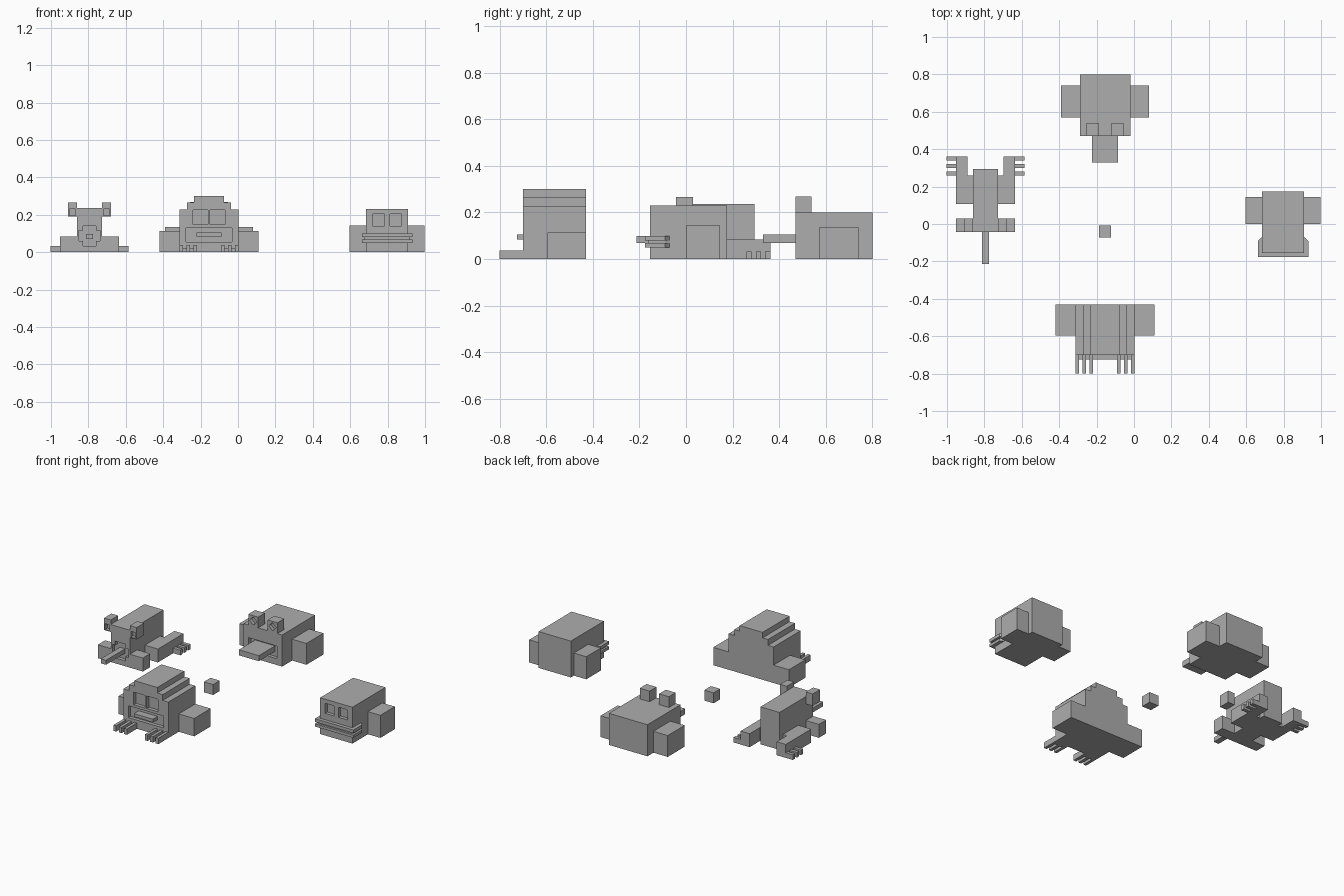
import bpy
import bmesh

old = bpy.data.objects.get("Cube")
if old:
    bpy.data.objects.remove(old, do_unlink=True)

GREY = (0.42, 0.42, 0.42, 1)
mat = bpy.data.materials.new("plain grey")
mat.use_nodes = True
mat.diffuse_color = GREY
mat.node_tree.nodes["Principled BSDF"].inputs["Base Color"].default_value = GREY


def prism(name, outline, low, high, axis="z"):
    """Extrude a 2D outline: (x, y) along z, or (x, z) along y."""
    bm = bmesh.new()
    place = (lambda a, b, h: (a, b, h)) if axis == "z" else (lambda a, b, h: (a, h, b))
    face = bm.faces.new([bm.verts.new(place(a, b, low)) for a, b in outline])
    out = bmesh.ops.extrude_face_region(bm, geom=[face])
    shift = place(0, 0, high - low)
    bmesh.ops.translate(bm, vec=shift, verts=[v for v in out["geom"] if isinstance(v, bmesh.types.BMVert)])
    bmesh.ops.recalc_face_normals(bm, faces=bm.faces)
    mesh = bpy.data.meshes.new(name)
    bm.to_mesh(mesh)
    bm.free()
    mesh.materials.append(mat)
    obj = bpy.data.objects.new(name, mesh)
    bpy.context.collection.objects.link(obj)
    return obj


def box(name, x, y, z):
    """Box from (min, max) ranges."""
    return prism(name, [(x[0], y[0]), (x[1], y[0]), (x[1], y[1]), (x[0], y[1])], z[0], z[1])


def pair(name, cx, x, y, z):
    """Two boxes mirrored about x = cx; x is the range of offsets."""
    return [box("left_" + name, (cx + x[0], cx + x[1]), y, z),
            box("right_" + name, (cx - x[1], cx - x[0]), y, z)]


def carve(target, cutters):
    """Cut recesses into a part and discard the cutters."""
    for cutter in cutters:
        cutter.hide_render = True
        mod = target.modifiers.new("recess", "BOOLEAN")
        mod.operation = "DIFFERENCE"
        mod.solver = "EXACT"
        mod.object = cutter
    bpy.context.view_layer.update()
    graph = bpy.context.evaluated_depsgraph_get()
    mesh = bpy.data.meshes.new_from_object(target.evaluated_get(graph))
    target.modifiers.clear()
    target.data = mesh
    for cutter in cutters:
        bpy.data.objects.remove(cutter, do_unlink=True)


DEPTH = 0.022

# Frog: body, arms, bulging eyes, open mouth with tongue
cx, front = -0.155, 0.47
body = box("frog_body", (cx - 0.135, cx + 0.135), (front, 0.80), (0, 0.2))
carve(body, [box("cutter", (cx - 0.1, cx + 0.1), (front - 0.1, front + DEPTH), (0.04, 0.12))])
pair("frog_arm", cx, (0.135, 0.235), (0.57, 0.74), (0, 0.135))
box("frog_tongue", (cx - 0.07, cx + 0.07), (0.33, front + DEPTH), (0.07, 0.105))
for eye, side in zip(pair("frog_eye", cx, (0.033, 0.102), (front, 0.538), (0.2, 0.268)), (1, -1)):
    mid, zc, r = cx + side * 0.0675, 0.234, 0.026
    diamond = [(mid - r, zc), (mid, zc - r), (mid + r, zc), (mid, zc + r)]
    carve(eye, [prism("cutter", diamond, front - 0.1, front + DEPTH, "y")])

# Ape: stepped body, arms, eye sockets, mouth and claws
cx, front, back = -0.155, -0.70, -0.43
steps = [(0.157, 0), (0.157, 0.228), (0.118, 0.228), (0.118, 0.265), (0.08, 0.265), (0.08, 0.3)]
outline = [(cx + w, z) for w, z in steps] + [(cx - w, z) for w, z in reversed(steps)]
body = prism("ape_body", outline, front, back, "y")
cuts = pair("cutter", cx, (0.006, 0.085), (front - 0.1, front + DEPTH), (0.147, 0.226))
cuts.append(box("cutter", (cx - 0.122, cx + 0.122), (front - 0.1, front + DEPTH), (0.055, 0.13)))
carve(body, cuts)
box("ape_tongue", (cx - 0.067, cx + 0.067), (-0.725, front + DEPTH), (0.085, 0.105))
pair("ape_arm", cx, (0.157, 0.265), (-0.595, back), (0, 0.113))
pair("ape_foot", cx, (0.063, 0.157), (-0.725, front), (0, 0.02))
for i in range(3):
    start = 0.063 + i * 0.0375
    pair("ape_claw", cx, (start, start + 0.019), (-0.80, front), (0, 0.037))

# Wide-lipped beast: body, arms, eye sockets and stacked lips
cx, front = 0.797, -0.155
body = box("beast_body", (cx - 0.113, cx + 0.113), (front, 0.175), (0, 0.23))
carve(body, pair("cutter", cx, (0.015, 0.078), (front - 0.1, front + DEPTH), (0.14, 0.204)))
pair("beast_arm", cx, (0.113, 0.2), (0.0, 0.145), (0, 0.143))


def lip_outline(w, y):
    return [(cx - w, y), (cx + w, y), (cx + w, -0.09), (cx + 0.113, -0.07),
            (cx - 0.113, -0.07), (cx - w, -0.09)]


prism("beast_lower_lip", lip_outline(0.135, -0.177), 0.05, 0.068)
prism("beast_teeth", lip_outline(0.122, -0.164), 0.068, 0.08)
prism("beast_upper_lip", lip_outline(0.135, -0.177), 0.08, 0.1)

# Lizard: body, side eyes, cross-shaped mouth with tongue, legs and toes
cx, front = -0.794, -0.043
body = box("lizard_body", (cx - 0.067, cx + 0.067), (front, 0.294), (0, 0.237))
carve(body, [
    box("cutter", (cx - 0.036, cx + 0.036), (front - 0.1, front + DEPTH), (0.034, 0.14)),
    box("cutter", (cx - 0.056, cx + 0.056), (front - 0.1, front + DEPTH), (0.06, 0.115))])
box("lizard_tongue", (cx - 0.018, cx + 0.018), (-0.213, front + DEPTH), (0.07, 0.098))
for eye, side in zip(pair("lizard_eye", cx, (0.067, 0.114), (front, 0.03), (0.19, 0.266)), (1, -1)):
    mid = cx + side * 0.0905
    carve(eye, [box("cutter", (mid - 0.016, mid + 0.016), (front - 0.1, front + DEPTH), (0.196, 0.232))])
pair("lizard_front_leg", cx, (0.067, 0.158), (front, 0.03), (0, 0.085))
pair("lizard_haunch", cx, (0.067, 0.158), (0.107, 0.26), (0, 0.085))
pair("lizard_back_foot", cx, (0.095, 0.158), (0.26, 0.362), (0, 0.085))
for i in range(3):
    start = 0.26 + i * 0.04
    pair("lizard_toe", cx, (0.158, 0.208), (start, start + 0.022), (0, 0.032))

# Small block between the animals
box("small_block", (-0.188, -0.123), (-0.073, -0.007), (0, 0.066))
